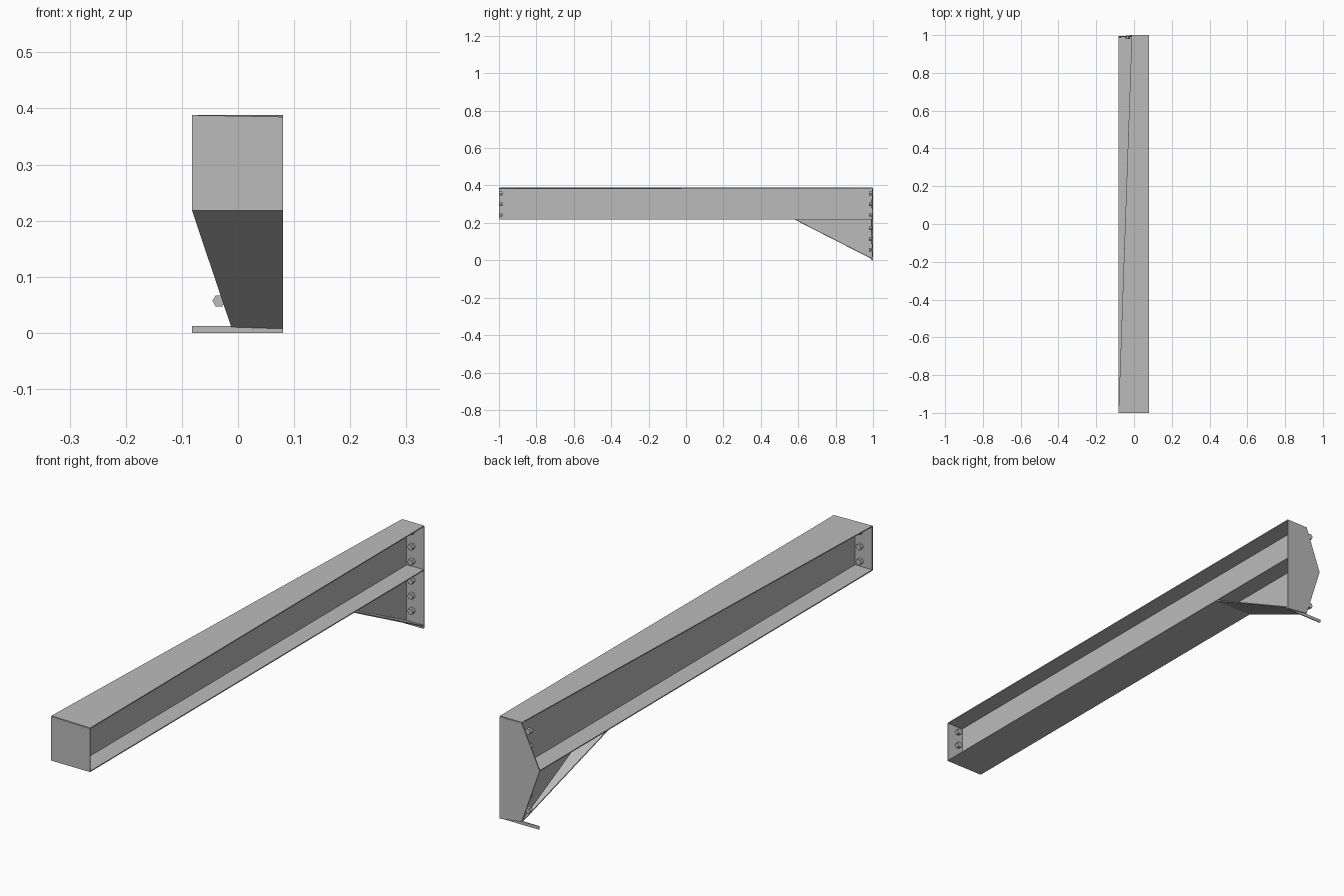
import bpy
import math

# Remove the default cube
cube = bpy.data.objects.get("Cube")
if cube:
    bpy.data.objects.remove(cube, do_unlink=True)

# Single steel colour
steel = bpy.data.materials.new("steel_grey")
steel.use_nodes = True
GREY = (0.5, 0.5, 0.5, 1.0)
steel.diffuse_color = GREY
steel.node_tree.nodes["Principled BSDF"].inputs["Base Color"].default_value = GREY

LEFT, RIGHT = 0.08, -0.082    # flange edges
CUT = -0.012                  # narrowed edge at the back end
FRONT, BACK = -0.998, 0.998
TOP, LOW = 0.386, 0.22        # flange heights
HAUNCH = 0.58                 # where the haunch begins
FOOT = 0.012                  # lower tip of the haunch


def sheet(name, corners, thickness=0.004):
    """One flat plate with the given outline, thickened about its middle."""
    mesh = bpy.data.meshes.new(name)
    mesh.from_pydata(corners, [], [list(range(len(corners)))])
    mesh.materials.append(steel)
    obj = bpy.data.objects.new(name, mesh)
    bpy.context.collection.objects.link(obj)
    solid = obj.modifiers.new("thickness", "SOLIDIFY")
    solid.thickness = thickness
    solid.offset = 0
    return obj


def bolt(name, x, y, z):
    """Hexagonal bolt head lying along y."""
    bpy.ops.mesh.primitive_cylinder_add(
        vertices=6, radius=0.0115, depth=0.016, location=(x, y, z),
        rotation=(math.pi / 2, math.pi / 6, 0))
    obj = bpy.context.object
    obj.name = name
    obj.data.materials.append(steel)


# Beam: flanges and web
sheet("top_flange", [(RIGHT, FRONT, TOP), (LEFT, FRONT, TOP - 0.003),
                     (LEFT, BACK, TOP), (CUT, BACK, TOP)])
sheet("bottom_flange", [(RIGHT, FRONT, LOW), (LEFT, FRONT, LOW),
                        (LEFT, BACK, LOW), (RIGHT, BACK - 0.008, LOW)])
sheet("beam_web", [(0, FRONT, LOW), (0, BACK, LOW),
                   (0, BACK, TOP), (0, FRONT, TOP)], 0.02)

# Haunch: triangular web and sloping flange
sheet("haunch_web", [(0, HAUNCH, LOW), (0, BACK - 0.005, FOOT),
                     (0, BACK - 0.005, LOW)], 0.02)
sheet("haunch_flange", [(RIGHT, HAUNCH, LOW), (LEFT, HAUNCH, LOW),
                        (LEFT, BACK - 0.005, FOOT - 0.003),
                        (CUT, BACK - 0.005, FOOT)])

# End plates
sheet("front_plate", [(RIGHT, FRONT, LOW), (LEFT, FRONT, LOW),
                      (LEFT, FRONT, TOP - 0.003), (RIGHT, FRONT, TOP)])
sheet("back_plate", [(LEFT, BACK, 0), (LEFT, BACK, TOP), (CUT, BACK, TOP),
                     (RIGHT, BACK - 0.008, LOW), (CUT, BACK, FOOT)])
sheet("back_plate_lip", [(RIGHT, BACK - 0.004, 0), (LEFT, BACK - 0.004, 0),
                         (LEFT, BACK - 0.004, FOOT), (RIGHT, BACK - 0.004, FOOT)])

# Bolt rows on the inner side of both plates
beam_rows = [0.243, 0.3, 0.357]
haunch_rows = [0.057, 0.114, 0.171]
for side, x in (("left", 0.034), ("right", -0.034)):
    for i, z in enumerate(beam_rows):
        bolt(f"front_bolt_{side}_{i}", x, FRONT + 0.009, z)
    for i, z in enumerate(haunch_rows + beam_rows):
        bolt(f"back_bolt_{side}_{i}", x, BACK - 0.011, z)
